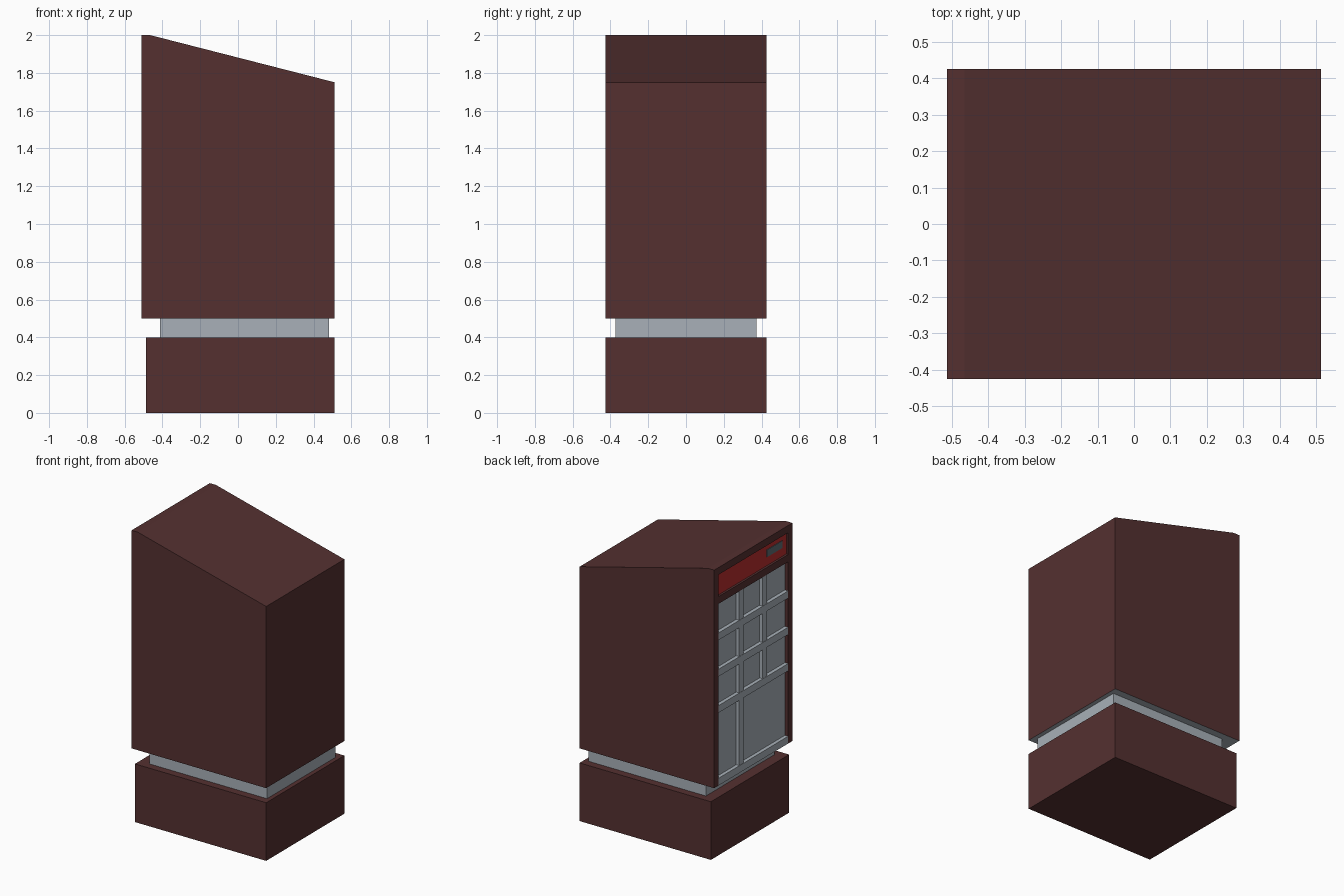
import bpy, bmesh

if "Cube" in bpy.data.objects:
    bpy.data.objects.remove(bpy.data.objects["Cube"])


def material(name, rgb):
    m = bpy.data.materials.new(name)
    m.diffuse_color = (*rgb, 1)
    m.use_nodes = True
    m.node_tree.nodes["Principled BSDF"].inputs["Base Color"].default_value = m.diffuse_color
    return m


MAROON = material("dark maroon", (0.089, 0.030, 0.030))
GREY = material("steel grey", (0.392, 0.434, 0.479))
RED = material("header red", (0.485, 0.028, 0.028))
SLATE = material("display slate", (0.107, 0.150, 0.170))


def prism(name, profile, y0, y1, mat):
    """Extrude an x-z outline along y."""
    bm = bmesh.new()
    face = bm.faces.new([bm.verts.new((x, y0, z)) for x, z in profile])
    ext = bmesh.ops.extrude_face_region(bm, geom=[face])
    verts = [g for g in ext["geom"] if isinstance(g, bmesh.types.BMVert)]
    bmesh.ops.translate(bm, verts=verts, vec=(0, y1 - y0, 0))
    bmesh.ops.recalc_face_normals(bm, faces=bm.faces)
    mesh = bpy.data.meshes.new(name)
    bm.to_mesh(mesh)
    bm.free()
    mesh.materials.append(mat)
    obj = bpy.data.objects.new(name, mesh)
    bpy.context.collection.objects.link(obj)
    return obj


def box(name, x0, x1, y0, y1, z0, z1, mat):
    return prism(name, [(x0, z0), (x1, z0), (x1, z1), (x0, z1)], y0, y1, mat)


def cut(obj, cutter):
    mod = obj.modifiers.new("cut", "BOOLEAN")
    mod.operation, mod.solver, mod.object = "DIFFERENCE", "EXACT", cutter
    bpy.context.view_layer.objects.active = obj
    bpy.ops.object.modifier_apply(modifier=mod.name)
    bpy.data.objects.remove(cutter)


FRONT, BACK, HALF, INNER = -0.512, 0.512, 0.425, 0.38

# plinth and recessed neck
box("base", -0.487, BACK, -HALF, HALF, 0, 0.4, MAROON)
box("neck", -0.413, 0.482, -0.373, 0.373, 0.4, 0.5, GREY)

# cabinet with sloping top and two recesses in its -x face
body = prism("cabinet", [(FRONT, 0.5), (BACK, 0.5), (BACK, 1.75),
                         (-0.465, 2.0), (FRONT, 2.0)], -HALF, HALF, MAROON)
cut(body, box("locker_cutter", -0.6, -0.482, -INNER, INNER, 0.4, 1.75, MAROON))
cut(body, box("header_cutter", -0.6, -0.492, -INNER, INNER, 1.8, 1.95, MAROON))

# grey underside
body.data.materials.append(GREY)
for p in body.data.polygons:
    if p.normal.z < -0.9 and p.center.z < 0.51:
        p.material_index = 1

# header panel with small display
box("header_panel", -0.497, -0.491, -INNER, INNER, 1.8, 1.95, RED)
box("display", -0.501, -0.496, -0.335, -0.165, 1.86, 1.91, SLATE)

# door panel and the bars dividing it
box("door_panel", -0.487, -0.481, -INNER, INNER, 0.5, 1.75, GREY)
for i, z in enumerate((0.5, 1.0, 1.25, 1.5)):
    box(f"shelf_bar_{i}", FRONT, -0.486, -INNER, INNER, z, z + 0.05, GREY)
for i, (y, rows) in enumerate(((0.127, ((0.55, 1.0), (1.05, 1.25), (1.3, 1.5), (1.55, 1.75))),
                               (-0.127, ((1.05, 1.25), (1.3, 1.5), (1.55, 1.75))))):
    for j, (z0, z1) in enumerate(rows):
        box(f"divider_{i}_{j}", -0.51, -0.486, y - 0.023, y + 0.023, z0, z1, GREY)
